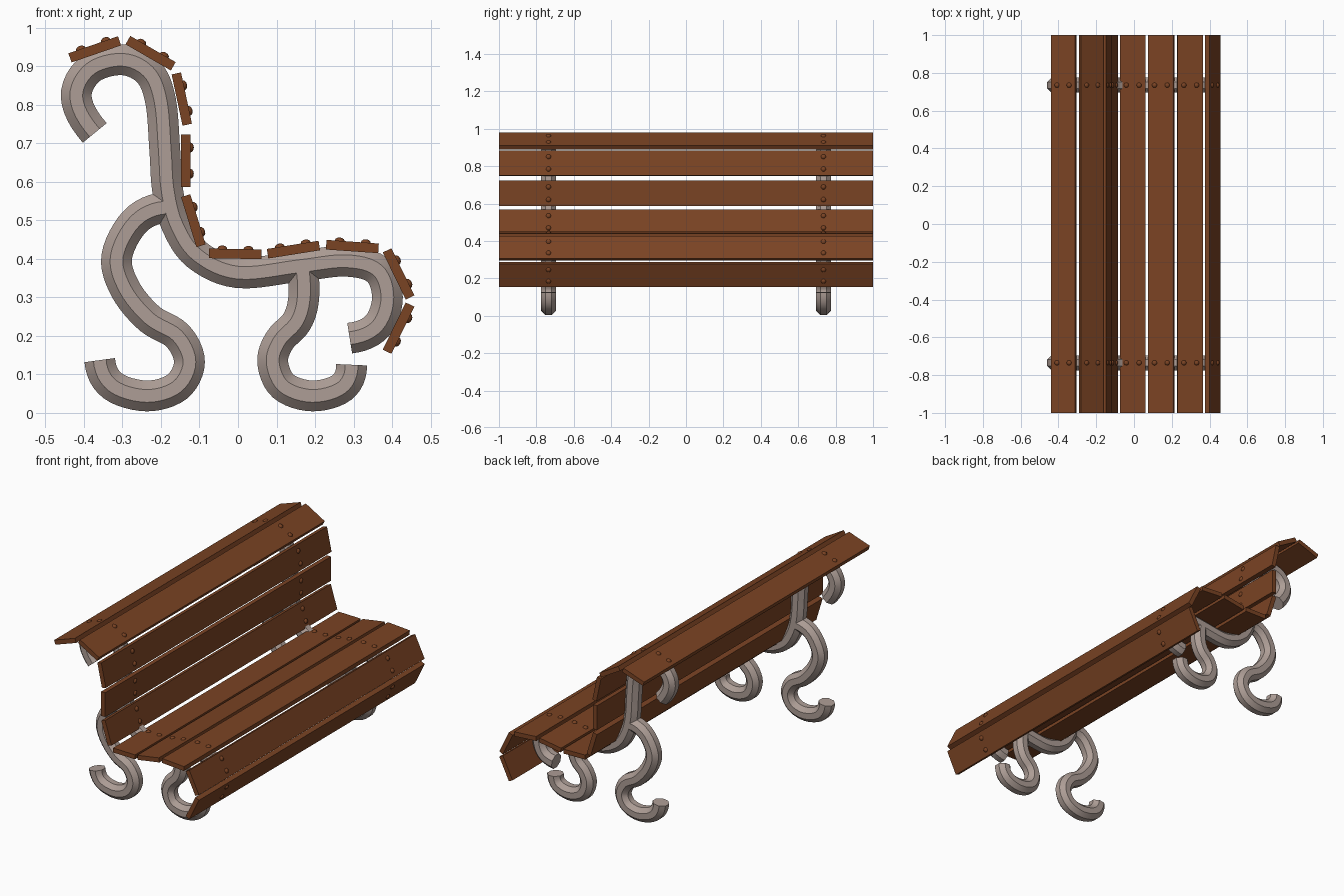
import bpy, bmesh, math
from mathutils import Vector, Matrix

if "Cube" in bpy.data.objects:
    bpy.data.objects.remove(bpy.data.objects["Cube"], do_unlink=True)


def material(name, rgb):
    m = bpy.data.materials.new(name)
    m.use_nodes = True
    m.diffuse_color = (*rgb, 1)
    m.node_tree.nodes["Principled BSDF"].inputs["Base Color"].default_value = (*rgb, 1)
    return m


WOOD = material("brown wood", (0.195, 0.056, 0.017))
IRON = material("warm grey iron", (0.42, 0.34, 0.305))
FRAME_Y = 0.735
TUBE = 0.0433


def finish(bm, name, mat):
    bmesh.ops.recalc_face_normals(bm, faces=bm.faces)
    mesh = bpy.data.meshes.new(name)
    bm.to_mesh(mesh)
    bm.free()
    mesh.materials.append(mat)
    ob = bpy.data.objects.new(name, mesh)
    bpy.context.collection.objects.link(ob)
    bpy.ops.object.select_all(action="DESELECT")
    ob.select_set(True)
    bpy.context.view_layer.objects.active = ob
    bpy.ops.object.shade_smooth_by_angle(angle=math.radians(35))
    return ob


def smooth_path(points, steps=6):
    """Smooth curve through points, keeping the curvature at both ends."""
    p = [Vector(q) for q in points]
    p = [3 * p[0] - 3 * p[1] + p[2]] + p + [3 * p[-1] - 3 * p[-2] + p[-3]]
    out = []
    for a, b, c, d in zip(p, p[1:], p[2:], p[3:]):
        for i in range(steps):
            t = i / steps
            out.append(0.5 * (2 * b + (c - a) * t + (2 * a - 5 * b + 4 * c - d) * t * t
                              + (3 * b - a - 3 * c + d) * t ** 3))
    return out + [p[-2]]


def sweep(name, points, y):
    """Octagonal bar along a path in the xz plane."""
    path = smooth_path(points)
    bm = bmesh.new()
    rings = []
    for i, q in enumerate(path):
        t = (path[min(i + 1, len(path) - 1)] - path[max(i - 1, 0)]).normalized()
        ring = []
        for k in range(8):
            a = math.radians(22.5 + 45 * k)
            u, v = TUBE * math.cos(a), TUBE * math.sin(a)
            ring.append(bm.verts.new((q.x - t.y * u, y + v, q.y + t.x * u)))
        rings.append(ring)
    for r, s in zip(rings, rings[1:]):
        for k in range(8):
            j = (k + 1) % 8
            bm.faces.new((r[k], r[j], s[j], s[k]))
    bm.faces.new(rings[0])
    bm.faces.new(rings[-1])
    return finish(bm, name, IRON)


# Iron frames: back-and-seat bar, rear leg, front leg
PATHS = {
    "back_and_seat_bar": [
        (-.372, .727), (-.42, .82), (-.384, .893), (-.30, .917), (-.232, .885), (-.201, .81),
        (-.19, .68), (-.183, .58), (-.16, .49), (-.106, .41), (0, .364), (.16, .381),
        (.28, .394), (.362, .371), (.388, .30), (.362, .226), (.29, .194)],
    "rear_leg": [
        (-.19, .533), (-.268, .497), (-.315, .405), (-.292, .32), (-.23, .245), (-.157, .2),
        (-.126, .132), (-.158, .068), (-.237, .044), (-.325, .07), (-.359, .137)],
    "front_leg": [
        (.168, .37), (.17, .293), (.152, .236), (.108, .188), (.09, .132), (.118, .069),
        (.193, .044), (.27, .066), (.295, .125)],
}
for side, y in (("front", -FRAME_Y), ("rear", FRAME_Y)):
    for part, pts in PATHS.items():
        sweep(f"{part}_{side}", pts, y)

# Slats with two bolt heads at each frame: x, z, angle in degrees
SLATS = [
    (-.372, .944, 19), (-.227, .934, -30), (-.146, .815, -78), (-.136, .655, -90),
    (-.116, .499, -73), (-.007, .413, -1), (.144, .424, 9), (.297, .432, -4),
    (.417, .361, -64), (.417, .22, -116)]
HALF_W, HALF_T = 0.068, 0.0125


def slat(name, x, z, angle):
    bm = bmesh.new()
    bmesh.ops.create_cube(bm, size=1, matrix=Matrix.Diagonal((2 * HALF_W, 2, 2 * HALF_T, 1)))
    for y in (-FRAME_Y, FRAME_Y):
        for dx in (-0.034, 0.034):
            dome = Matrix.Translation((dx, y, HALF_T)) @ Matrix.Diagonal((1, 1, 0.65, 1))
            bmesh.ops.create_uvsphere(bm, u_segments=10, v_segments=6, radius=0.0135, matrix=dome)
    place = Matrix.Translation((x, 0, z)) @ Matrix.Rotation(-math.radians(angle), 4, "Y")
    bm.transform(place)
    return finish(bm, name, WOOD)


for i, s in enumerate(SLATS):
    kind = "back_slat" if i < 5 else "seat_slat"
    slat(f"{kind}_{i + 1}", *s)
